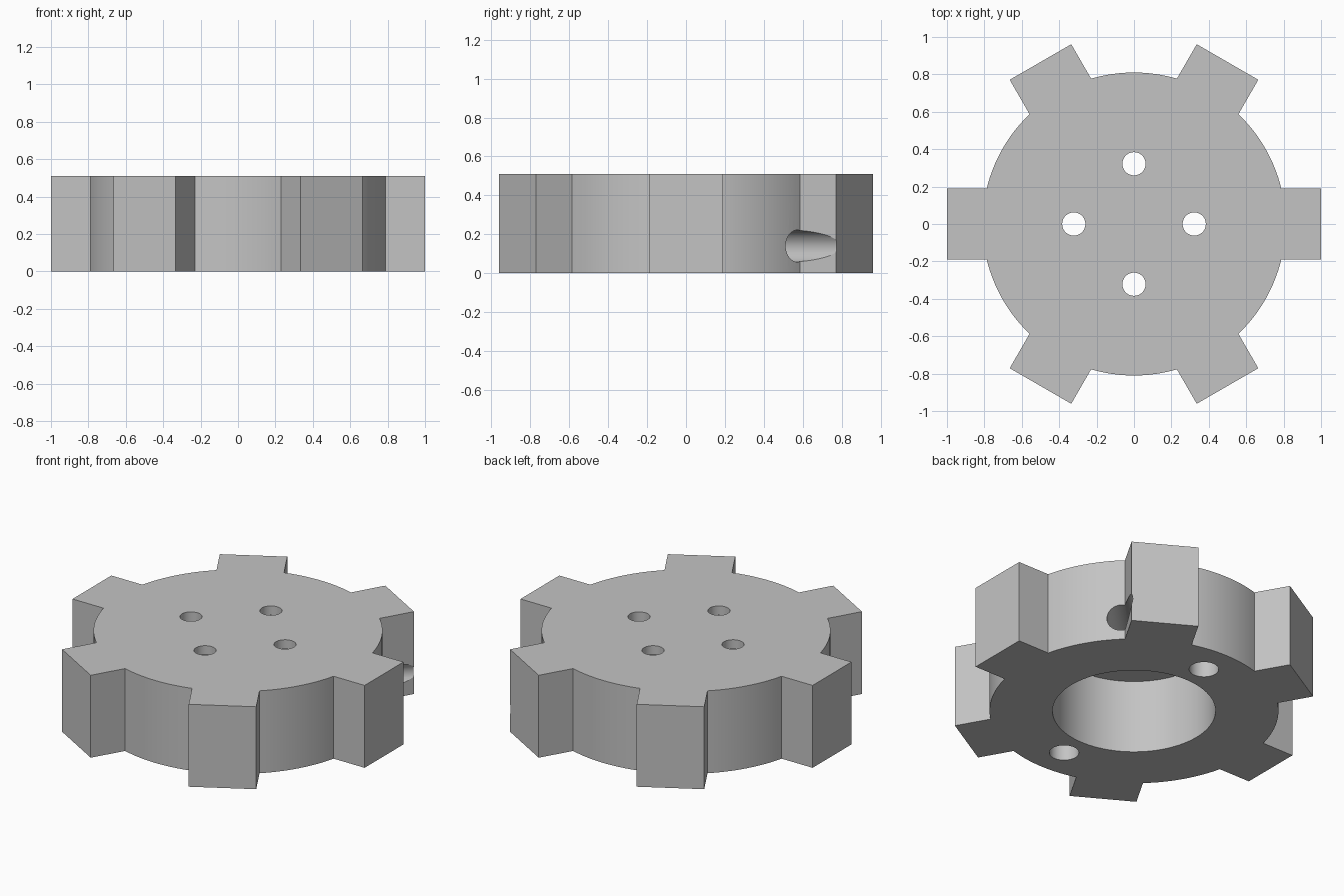
import bpy, bmesh, math
from mathutils import Vector, Matrix

cube = bpy.data.objects.get("Cube")
if cube:
    bpy.data.objects.remove(cube, do_unlink=True)

HEIGHT, RADIUS, TOOTH_HALF, TOOTH_END = 0.51, 0.81, 0.19, 1.0
TEETH, ARC_STEPS = 6, 16

grey = bpy.data.materials.new("plain grey")
grey.use_nodes = True
colour = (0.55, 0.55, 0.55, 1)
grey.diffuse_color = colour
grey.node_tree.nodes["Principled BSDF"].inputs["Base Color"].default_value = colour


def add_object(name, bm):
    mesh = bpy.data.meshes.new(name)
    bmesh.ops.recalc_face_normals(bm, faces=bm.faces)
    bm.to_mesh(mesh)
    bm.free()
    obj = bpy.data.objects.new(name, mesh)
    mesh.materials.append(grey)
    bpy.context.collection.objects.link(obj)
    return obj


def toothed_outline():
    """Round hub outline with flat-ended radial teeth."""
    pitch = 2 * math.pi / TEETH
    root = math.asin(TOOTH_HALF / RADIUS)
    points = []
    for k in range(TEETH):
        turn = Matrix.Rotation(k * pitch, 3, 'Z')
        points += [turn @ Vector((TOOTH_END, s * TOOTH_HALF, 0)) for s in (-1, 1)]
        for i in range(ARC_STEPS + 1):
            a = k * pitch + root + (pitch - 2 * root) * i / ARC_STEPS
            points.append(Vector((RADIUS * math.cos(a), RADIUS * math.sin(a), 0)))
    return points


def cut_round(target, start, end, radius, segments=48):
    """Drill a cylinder from start to end out of the target."""
    start, end = Vector(start), Vector(end)
    axis = end - start
    place = Matrix.Translation((start + end) / 2) @ axis.to_track_quat('Z', 'Y').to_matrix().to_4x4()
    bm = bmesh.new()
    bmesh.ops.create_cone(bm, cap_ends=True, segments=segments, radius1=radius,
                          radius2=radius, depth=axis.length, matrix=place)
    cutter = add_object("hole_cutter", bm)
    cutter.hide_render = True
    mod = target.modifiers.new("hole", 'BOOLEAN')
    mod.operation, mod.solver, mod.object = 'DIFFERENCE', 'EXACT', cutter
    bpy.ops.object.modifier_apply(modifier=mod.name)
    bpy.data.objects.remove(cutter, do_unlink=True)


# Toothed hub body
bm = bmesh.new()
base = bm.faces.new([bm.verts.new(p) for p in toothed_outline()])
extruded = bmesh.ops.extrude_face_region(bm, geom=[base], use_keep_orig=True)
bmesh.ops.translate(bm, vec=(0, 0, HEIGHT),
                    verts=[g for g in extruded["geom"] if isinstance(g, bmesh.types.BMVert)])
hub = add_object("toothed_hub", bm)
bpy.ops.object.select_all(action='DESELECT')
bpy.context.view_layer.objects.active = hub
hub.select_set(True)

# Wide bore from below, leaving a thin top plate
cut_round(hub, (0, 0, -0.1), (0, 0, 0.455), 0.457, 96)

# Four holes through the top plate
for k in range(4):
    a = k * math.pi / 2
    x, y = 0.322 * math.cos(a), 0.322 * math.sin(a)
    cut_round(hub, (x, y, 0.4), (x, y, 0.6), 0.062)

# Two blind holes in the underside
for y in (-0.61, 0.61):
    cut_round(hub, (0, y, -0.1), (0, y, 0.35), 0.083)

# Radial side hole that grazes one tooth
d = math.sqrt(0.5)
cut_round(hub, (0.3 * d, 0.3 * d, 0.14), (1.3 * d, 1.3 * d, 0.14), 0.082)

bpy.ops.object.shade_smooth_by_angle(angle=math.radians(25))
